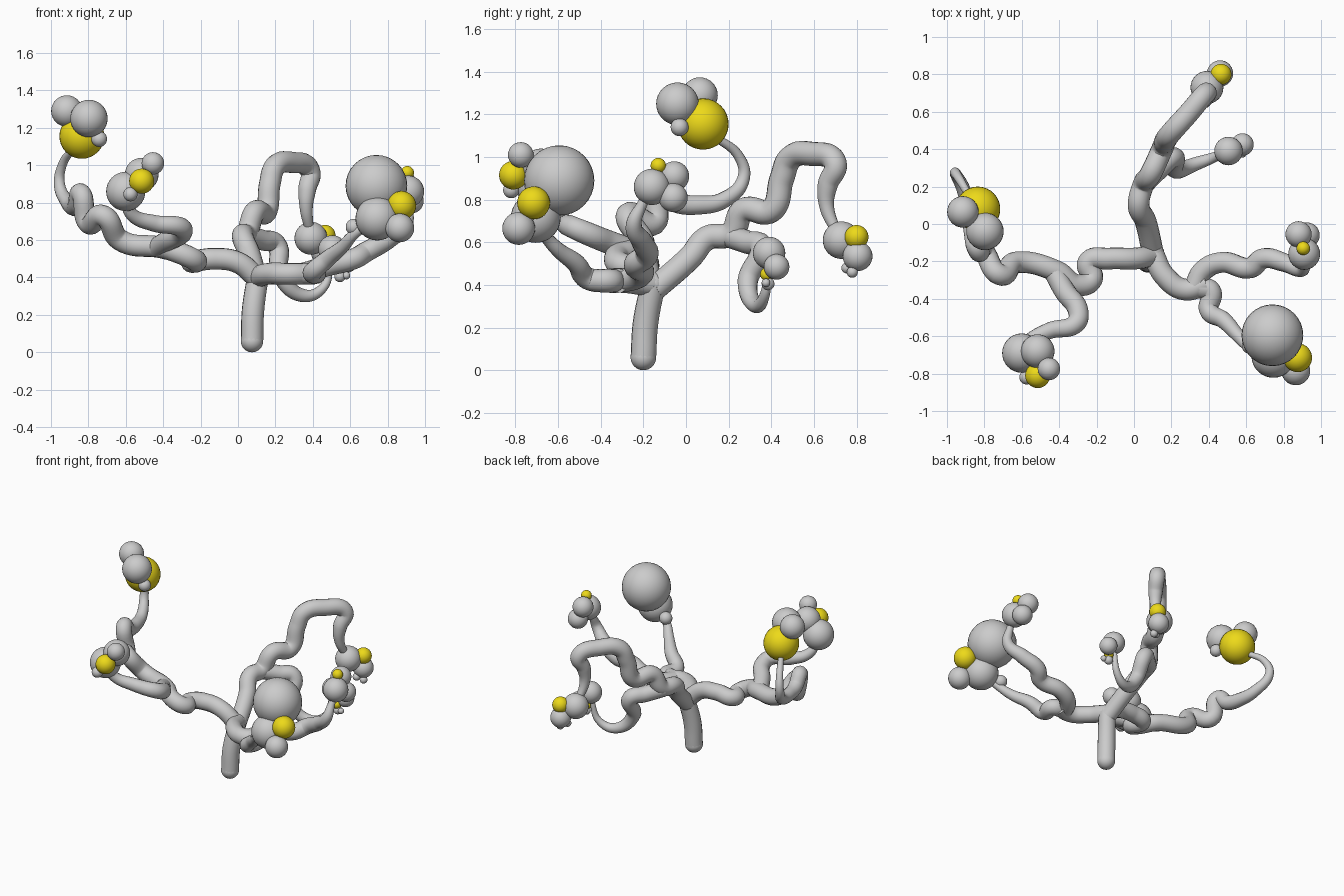
import bpy

gold = bpy.data.materials.new("yellow")
gold.diffuse_color = (0.85, 0.7, 0.01, 1)


def tube(name, pts):
    """Smooth tapering tube through (x, y, z, radius) points."""
    cu = bpy.data.curves.new(name, 'CURVE')
    cu.dimensions = '3D'
    cu.bevel_depth = 1.0
    cu.bevel_resolution = 6
    cu.resolution_u = 10
    cu.use_fill_caps = True
    sp = cu.splines.new('BEZIER')
    sp.bezier_points.add(len(pts) - 1)
    for bp, (x, y, z, r) in zip(sp.bezier_points, pts):
        bp.co = (x, y, z)
        bp.radius = r
        bp.handle_left_type = bp.handle_right_type = 'AUTO'
    ob = bpy.data.objects.new(name, cu)
    bpy.context.collection.objects.link(ob)
    bpy.ops.object.select_all(action='DESELECT')
    ob.select_set(True)
    bpy.context.view_layer.objects.active = ob
    bpy.ops.object.convert(target='MESH')
    bpy.ops.object.shade_smooth_by_angle()


def ball(name, x, y, z, r, mat=None):
    bpy.ops.mesh.primitive_uv_sphere_add(segments=32, ring_count=16, radius=r, location=(x, y, z))
    ob = bpy.context.object
    ob.name = name
    bpy.ops.object.shade_smooth()
    if mat:
        ob.data.materials.append(mat)


def cluster(name, yellow, greys):
    ball(name + "_yellow_berry", *yellow, gold)
    for g in greys:
        ball(name + "_grey_berry", *g)


# Trunk with rounded foot and joint
tube("trunk", [(.075, -.2, .06, .06), (.08, -.19, .22, .06), (.105, -.155, .40, .058)])
ball("trunk_foot", .075, -.2, .06, .06)
ball("trunk_joint", .1, -.155, .4, .06)

# Back branch, arching up and over, with a hooked twig
tube("back_branch", [
    (.1, -.15, .38, .058), (.06, .02, .53, .058), (.025, .1, .62, .058),
    (.05, .21, .64, .058), (.09, .27, .75, .058), (.15, .4, .75, .058),
    (.17, .45, .9, .058), (.2, .49, .995, .058), (.29, .59, 1.015, .057),
    (.385, .7, .97, .055), (.37, .665, .87, .048), (.365, .66, .77, .035),
    (.385, .71, .64, .022)])
tube("back_twig", [
    (.04, .2, .63, .055), (.13, .29, .6, .055), (.205, .355, .575, .055),
    (.225, .29, .42, .048), (.34, .325, .305, .036), (.45, .365, .34, .025),
    (.5, .39, .5, .015)])

# Right branch, forking in two
tube("right_branch", [
    (.1, -.155, .4, .058), (.165, -.28, .42, .058), (.27, -.35, .42, .058),
    (.385, -.32, .42, .058)])
tube("right_outer_twig", [
    (.32, -.34, .42, .055), (.37, -.25, .43, .056), (.47, -.205, .46, .056),
    (.62, -.235, .5, .056), (.69, -.185, .54, .055), (.8, -.205, .6, .05),
    (.895, -.245, .68, .038), (.91, -.21, .77, .025), (.91, -.16, .85, .018)])
tube("right_front_twig", [
    (.35, -.34, .42, .057), (.41, -.36, .42, .056), (.4, -.46, .43, .052),
    (.48, -.515, .5, .045), (.56, -.6, .565, .035), (.62, -.66, .63, .028),
    (.72, -.7, .7, .02)])

# Left branch, with a long outer hook and a front twig
tube("left_branch", [
    (.1, -.17, .4, .058), (0, -.185, .48, .058), (-.13, -.185, .5, .058),
    (-.245, -.205, .485, .058), (-.225, -.295, .49, .058), (-.31, -.325, .53, .058),
    (-.41, -.255, .56, .058), (-.63, -.205, .6, .058), (-.72, -.27, .73, .057),
    (-.8, -.15, .69, .056), (-.84, -.13, .85, .053), (-.86, -.05, .79, .05),
    (-.88, .06, .775, .045), (-.91, .18, .8, .038), (-.955, .27, .9, .03),
    (-.94, .25, 1.0, .024), (-.87, .13, 1.1, .018)])
tube("left_front_twig", [
    (-.43, -.25, .56, .056), (-.37, -.36, .6, .056), (-.3, -.46, .64, .055),
    (-.31, -.53, .67, .052), (-.45, -.57, .69, .045), (-.57, -.63, .74, .035),
    (-.6, -.68, .83, .025)])

# Berry clusters at the branch ends
cluster("back", (.465, .8, .625, .056), [
    (.39, .73, .61, .088), (.46, .805, .535, .07), (.48, .78, .46, .026), (.44, .755, .48, .026)])
cluster("back_twig", (.54, .38, .45, .032), [
    (.505, .39, .55, .076), (.58, .425, .485, .06), (.545, .385, .405, .03), (.58, .375, .41, .02)])
cluster("right_outer", (.905, -.13, .96, .036), [
    (.91, -.16, .86, .085), (.88, -.055, .91, .07), (.925, -.06, .81, .068)])
cluster("right_front", (.875, -.715, .785, .077), [
    (.74, -.595, .89, .165), (.745, -.705, .715, .117), (.865, -.785, .665, .077),
    (.62, -.65, .67, .044)])
cluster("left_outer", (-.835, .08, 1.155, .12), [
    (-.797, -.04, 1.25, .1), (-.915, .065, 1.29, .084), (-.742, -.03, 1.14, .042)])
cluster("left_front", (-.515, -.81, .915, .067), [
    (-.6, -.69, .86, .105), (-.515, -.68, .95, .09), (-.455, -.775, 1.01, .06),
    (-.575, -.82, .845, .038)])
